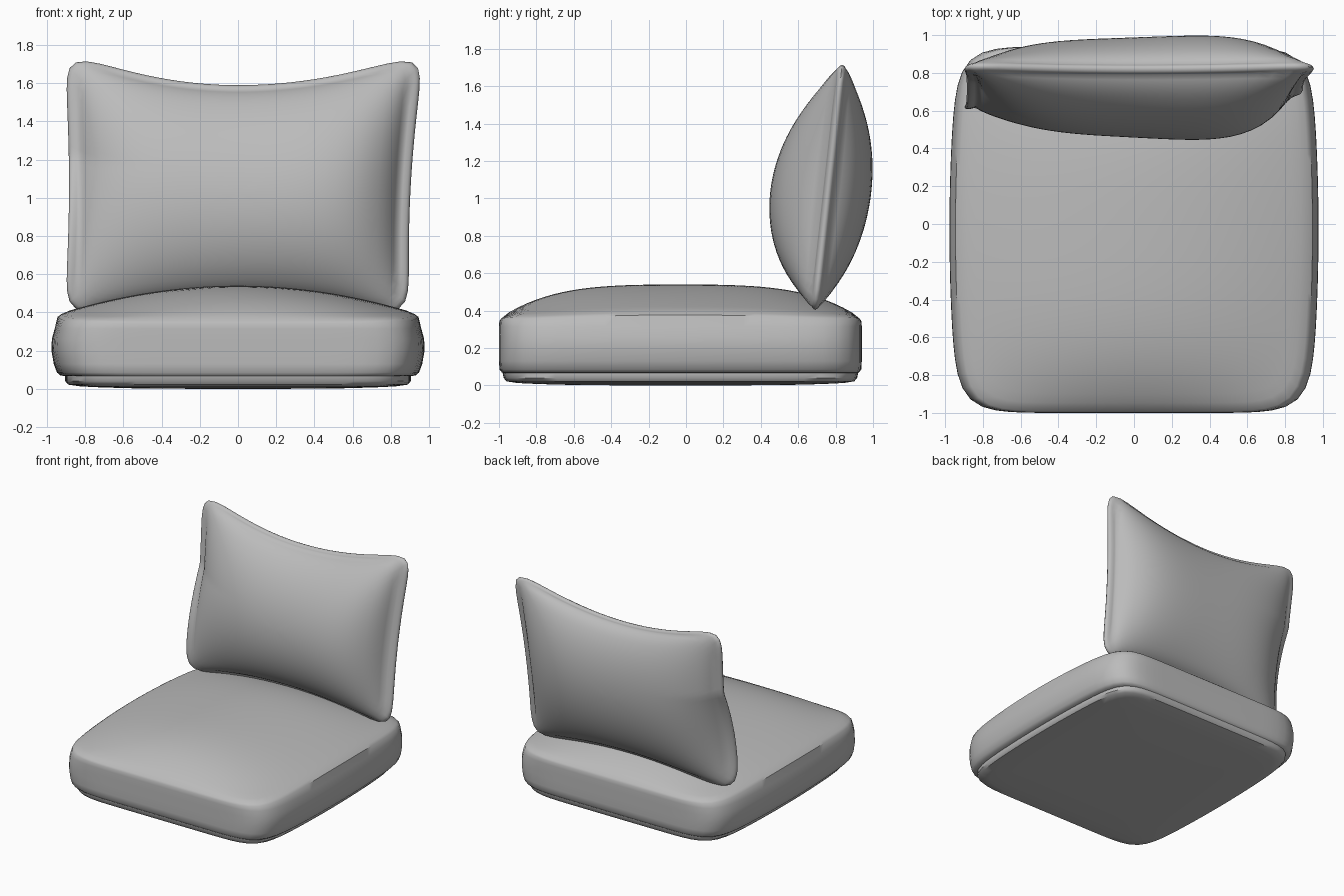
import bpy
import bmesh
from math import cos, sin, pi, sqrt

SEGMENTS = 112

cube = bpy.data.objects.get("Cube")
if cube:
    bpy.data.objects.remove(cube, do_unlink=True)

fabric = bpy.data.materials.new("grey_fabric")
fabric.use_nodes = True
GREY = (0.5, 0.5, 0.5, 1)
fabric.diffuse_color = GREY
fabric.node_tree.nodes["Principled BSDF"].inputs["Base Color"].default_value = GREY


def rounded_square(n):
    """Unit square outline with rounded corners."""
    pts = []
    for i in range(SEGMENTS):
        c, s = cos(2 * pi * i / SEGMENTS), sin(2 * pi * i / SEGMENTS)
        r = (abs(c) ** n + abs(s) ** n) ** (-1 / n)
        pts.append((c * r, s * r))
    return pts


def loft(name, start, rings, end, angle):
    """Closed skin through rings, with a pole at each end."""
    bm = bmesh.new()
    loops = [[bm.verts.new(p) for p in ring] for ring in rings]
    first, last = bm.verts.new(start), bm.verts.new(end)
    for i in range(SEGMENTS):
        j = (i + 1) % SEGMENTS
        bm.faces.new((first, loops[0][j], loops[0][i]))
        bm.faces.new((last, loops[-1][i], loops[-1][j]))
        for a, b in zip(loops, loops[1:]):
            bm.faces.new((a[i], a[j], b[j], b[i]))
    bmesh.ops.recalc_face_normals(bm, faces=bm.faces)
    mesh = bpy.data.meshes.new(name)
    bm.to_mesh(mesh)
    bm.free()
    mesh.materials.append(fabric)
    obj = bpy.data.objects.new(name, mesh)
    bpy.context.collection.objects.link(obj)
    bpy.ops.object.select_all(action='DESELECT')
    obj.select_set(True)
    bpy.context.view_layer.objects.active = obj
    bpy.ops.object.shade_smooth_by_angle(angle=angle)
    return obj


# Seat cushion: bottom lip, bulging side band, domed top
seat_outline = rounded_square(9)


def seat_point(u, v, sx, sy, z):
    return (u * sx * (1 - 0.05 * v * v), -0.03 + v * sy, z)


def dome(u, v):
    return 0.36 + 0.035 * (1 - v * v) + 0.145 * (1 - u * u) * (1 - v ** 4)


seat_rings = []
for s in (0.3, 0.6, 0.8, 0.92):
    seat_rings.append([seat_point(u, v, s * 0.9, s * 0.95, 0.018 * s ** 4)
                       for u, v in seat_outline])
band = [(0.89, 0.93, 0.022), (0.905, 0.945, 0.04), (0.905, 0.95, 0.066),
        (0.93, 0.955, 0.07), (0.948, 0.967, 0.085), (0.965, 0.97, 0.13),
        (0.977, 0.97, 0.2), (0.975, 0.97, 0.26), (0.96, 0.97, 0.315)]
for sx, sy, z in band:
    seat_rings.append([seat_point(u, v, sx, sy, z) for u, v in seat_outline])
# Upper roll follows the dome edge
for sx, sy, drop in ((0.945, 0.968, 0.018), (0.925, 0.96, 0.004)):
    seat_rings.append([seat_point(u, v, sx, sy, dome(u, v) - drop)
                       for u, v in seat_outline])
for k in range(19, 0, -1):
    s = k / 20
    seat_rings.append([seat_point(u * s, v * s, 0.93, 0.965, dome(u * s, v * s))
                       for u, v in seat_outline])
loft("seat_cushion", (0, -0.03, 0), seat_rings,
     (0, -0.03, dome(0, 0)), 0.7)


# Back pillow: pinched rectangle, flat seam rim, uneven bulge
pillow_outline = rounded_square(10)


def pillow_point(u, v, s, side, depth):
    if u > 0:
        x = u * (0.905 + 0.04 * v + 0.04 * v * v)
    else:
        x = u * (0.885 + 0.03 * v * v)
    top = 1.59 + 0.19 * u * u
    bottom = 0.47 - 0.11 * u * u
    z = (top + bottom) / 2 + v * (top - bottom) / 2
    # Leaning seam plane, with the lower right edge curling forward
    y = 0.69 + 0.11 * (z - 0.4)
    y -= 0.1 * max(0, -u) ** 5 * max(0, 1 - 2 * (v + 0.5) ** 2)
    # Stuffing and rim thickness
    a, b = min(1, abs(u) / 0.93), min(1, abs(v) / 0.95)
    bulge = ((1 - a ** 4) ** 0.75) * ((1 - b * b) ** 0.68) * (1 + 0.18 * u)
    rim = 0.032 * sqrt(max(0, 1 - s ** 24))
    return (x, y + side * (rim + depth * bulge), z)


steps = [k / 16 for k in range(1, 14)] + [0.85, 0.88, 0.91, 0.935, 0.955,
                                          0.97, 0.982, 0.992]


def pillow_side(sizes, side, depth):
    return [[pillow_point(u * s, v * s, s, side, depth)
             for u, v in pillow_outline] for s in sizes]


FRONT, BACK = 0.265, 0.19
pillow_rings = (pillow_side(steps + [1], -1, FRONT)
                + pillow_side(steps[::-1], 1, BACK))
loft("back_pillow", pillow_point(0, 0, 0, -1, FRONT), pillow_rings,
     pillow_point(0, 0, 0, 1, BACK), 1.2)
